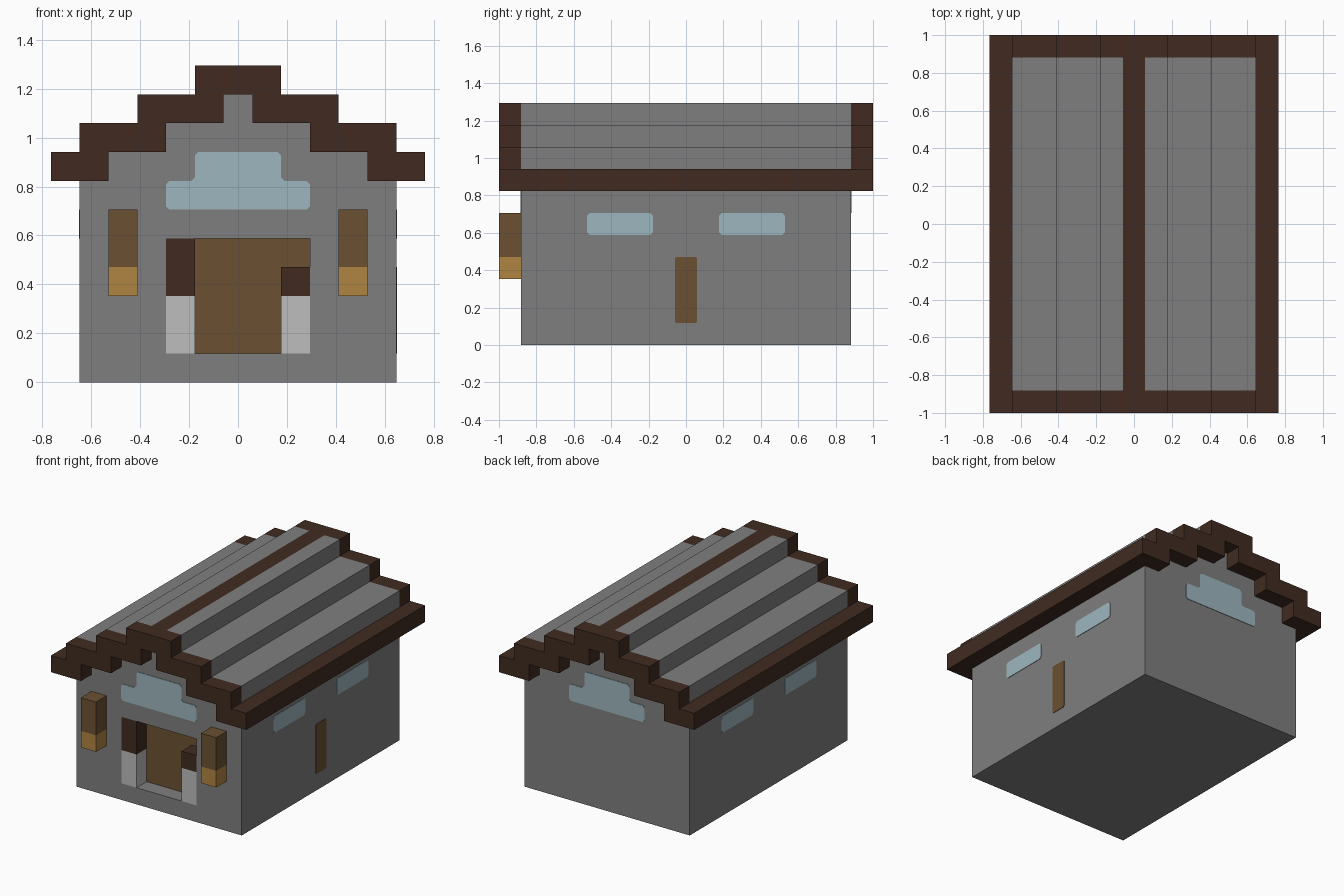
import bpy, bmesh

U = 2 / 17  # one block of the building grid

default = bpy.data.objects.get("Cube")
if default:
    bpy.data.objects.remove(default, do_unlink=True)


def material(name, hex_code):
    # Convert an sRGB hex colour to linear values
    rgb = []
    for i in (0, 2, 4):
        c = int(hex_code[i:i + 2], 16) / 255
        rgb.append(c / 12.92 if c <= 0.04045 else ((c + 0.055) / 1.055) ** 2.4)
    mat = bpy.data.materials.new(name)
    mat.use_nodes = True
    mat.diffuse_color = (*rgb, 1)
    bsdf = mat.node_tree.nodes["Principled BSDF"]
    bsdf.inputs["Base Color"].default_value = (*rgb, 1)
    bsdf.inputs["Roughness"].default_value = 0.9
    return mat


STONE = material("stone grey", "7F7F7F")
TIMBER = material("dark timber", "412B21")
WOOD = material("brown wood", "6B5132")
GLOW = material("lantern amber", "B08542")
PALE = material("pale stone", "BDBDBD")
GLASS = material("window blue", "9DB7BF")


def prism(name, profile, cuts, axis, mats, rule=None, round_corners=0.0):
    """Sweep an (across, z) profile along an axis through the given cuts."""
    bm = bmesh.new()

    def point(a, z, d):
        return (a * U, d * U, z * U) if axis == "y" else (d * U, a * U, z * U)

    rings = [[bm.verts.new(point(a, z, d)) for a, z in profile] for d in cuts]
    n = len(profile)
    sweep_edges = set()
    for s in range(len(cuts) - 1):
        for i in range(n):
            j = (i + 1) % n
            face = bm.faces.new((rings[s][i], rings[s][j],
                                 rings[s + 1][j], rings[s + 1][i]))
            if rule:
                face.material_index = rule(s, i)
    bm.faces.new(rings[0])
    bm.faces.new(rings[-1])
    if round_corners:
        for i in range(n):
            sweep_edges.add(bm.edges.get((rings[0][i], rings[1][i])))
        bmesh.ops.bevel(bm, geom=list(sweep_edges), offset=round_corners,
                        segments=1, affect="EDGES")
    bmesh.ops.recalc_face_normals(bm, faces=bm.faces[:])
    mesh = bpy.data.meshes.new(name)
    bm.to_mesh(mesh)
    bm.free()
    for m in mats:
        mesh.materials.append(m)
    obj = bpy.data.objects.new(name, mesh)
    bpy.context.scene.collection.objects.link(obj)
    return obj


def rect(a0, a1, z0, z1):
    return [(a0, z0), (a1, z0), (a1, z1), (a0, z1)]


def mirrored(half):
    return half + [(-a, z) for a, z in reversed(half)]


# Walls with stepped gables
inner_steps = [(4.5, 7), (4.5, 8), (2.5, 8), (2.5, 9), (0.5, 9), (0.5, 10)]
walls = prism("walls", mirrored([(5.5, 0), (5.5, 7)] + inner_steps),
              (-7.5, 7.5), "y", [STONE])

# Doorway recess
cutter = prism("doorway_cutter", rect(-2.5, 2.5, 1, 5), (-8, -6.5), "y", [STONE])
cutter.hide_render = True
cut = walls.modifiers.new("doorway", "BOOLEAN")
cut.operation = "DIFFERENCE"
cut.solver = "EXACT"
cut.object = cutter
bpy.context.view_layer.objects.active = walls
bpy.ops.object.modifier_apply(modifier=cut.name)
bpy.data.objects.remove(cutter, do_unlink=True)

# Stepped roof: stone slabs framed by timber eaves, gable ends and ridge
outer_steps = [(6.5, 7), (6.5, 8), (5.5, 8), (5.5, 9), (3.5, 9),
               (3.5, 10), (1.5, 10), (1.5, 11), (0.5, 11)]
outer = mirrored(outer_steps)
inner = mirrored(inner_steps)[::-1]
count = len(outer_steps)


def roof_colour(segment, edge):
    slab = 2 <= edge < count - 1 or count <= edge < 2 * count - 3
    return 1 if segment == 1 and slab else 0


prism("roof", outer + inner, (-8.5, -7.5, 7.5, 8.5), "y", [TIMBER, STONE],
      roof_colour)

# Door panel and jambs of unequal height
prism("door", rect(-1.5, 2.5, 1, 5), (-6.54, -6.47), "y", [WOOD])
for side, a0, top in (("right", -2.5, 5), ("left", 1.5, 4)):
    prism(side + "_jamb_base", rect(a0, a0 + 1, 1, 3), (-7.5, -6.5), "y", [PALE])
    prism(side + "_jamb_top", rect(a0, a0 + 1, 3, top), (-7.5, -6.5), "y", [TIMBER])

# Hanging lanterns either side of the doorway
for side, a0 in (("right", -4.5), ("left", 3.5)):
    prism(side + "_lantern_top", rect(a0, a0 + 1, 4, 6), (-8.5, -7.5), "y", [WOOD])
    prism(side + "_lantern_light", rect(a0, a0 + 1, 3, 4), (-8.5, -7.5), "y", [GLOW])

# Stepped gable windows, front and back
THIN = 0.03
gable_window = mirrored([(2.5, 6), (2.5, 7), (1.5, 7), (1.5, 8)])
for name, d in (("front", -7.5), ("back", 7.5)):
    prism(name + "_window", gable_window, (d - THIN, d + THIN), "y", [GLASS],
          round_corners=0.014)

# Side windows
for name, d in (("right", -5.5), ("left", 5.5)):
    for place, a0 in (("front", -4.5), ("back", 1.5)):
        prism(f"{name}_{place}_window", rect(a0, a0 + 3, 5, 6),
              (d - THIN, d + THIN), "x", [GLASS], round_corners=0.014)

# Narrow wooden panel on one side wall
prism("left_side_panel", rect(-0.5, 0.5, 1, 4), (5.5 - THIN, 5.5 + THIN), "x",
      [WOOD], round_corners=0.008)
